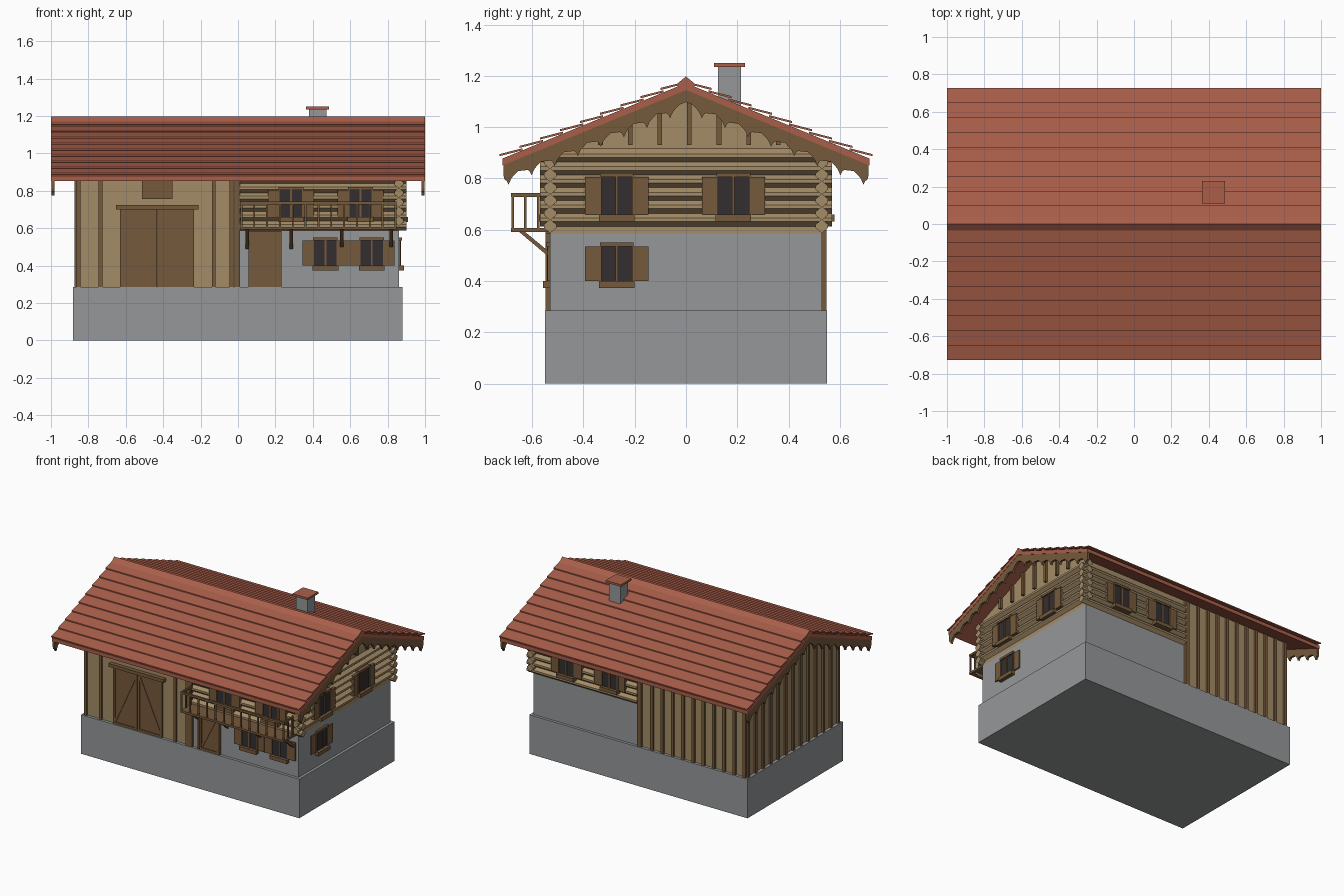
import bpy, bmesh, math
from mathutils import Matrix, Vector

cube = bpy.data.objects.get("Cube")
if cube:
    bpy.data.objects.remove(cube, do_unlink=True)


def material(name, r, g, b):
    m = bpy.data.materials.new(name)
    m.diffuse_color = (r, g, b, 1)
    m.use_nodes = True
    m.node_tree.nodes["Principled BSDF"].inputs["Base Color"].default_value = (r, g, b, 1)
    return m


STONE = material("grey stone", .30, .31, .315)
TAN = material("light timber", .37, .26, .135)
BROWN = material("dark timber", .18, .10, .045)
TILE = material("red roof tile", .40, .113, .068)
GLASS = material("dark glass", .034, .028, .031)


def finish(name, bm, mat, frame=None):
    if frame:
        bm.transform(frame)
    bmesh.ops.recalc_face_normals(bm, faces=bm.faces)
    mesh = bpy.data.meshes.new(name)
    bm.to_mesh(mesh)
    bm.free()
    mesh.materials.append(mat)
    ob = bpy.data.objects.new(name, mesh)
    bpy.context.collection.objects.link(ob)
    return ob


def boxes(name, mat, spans, frame=None):
    """One object made of boxes, each (x0, x1, y0, y1, z0, z1)."""
    bm = bmesh.new()
    for x0, x1, y0, y1, z0, z1 in spans:
        size = Matrix.Diagonal((x1 - x0, y1 - y0, z1 - z0, 1))
        mid = Matrix.Translation(((x0 + x1) / 2, (y0 + y1) / 2, (z0 + z1) / 2))
        bmesh.ops.create_cube(bm, size=1, matrix=mid @ size)
    return finish(name, bm, mat, frame)


def prisms(name, mat, profiles, a, b, frame=None):
    """One object made of (y, z) profiles extruded along x from a to b."""
    bm = bmesh.new()
    for pts in profiles:
        face = bm.faces.new([bm.verts.new((a, y, z)) for y, z in pts])
        new = bmesh.ops.extrude_face_region(bm, geom=[face])["geom"]
        bmesh.ops.translate(bm, vec=(b - a, 0, 0),
                            verts=[v for v in new if isinstance(v, bmesh.types.BMVert)])
    return finish(name, bm, mat, frame)


def wall_frame(x, y, z, turn=0):
    """Local frame with -y pointing out of the wall."""
    return Matrix.Translation((x, y, z)) @ Matrix.Rotation(math.radians(turn), 4, 'Z')


WX, WY, BASE, FLOOR = .86, .53, .285, .585
SLOPE = .411


def soffit(y):
    return 1.145 - SLOPE * abs(y)


def mirror(pts):
    return [(-y, z) for y, z in pts]


# Walls
boxes("foundation", STONE, [(-.882, .88, -.55, .55, 0, BASE)])
boxes("stone_ground_floor", STONE, [(0, WX, -WY, WY, BASE, FLOOR)])


def gabled(z):
    return [(-WY, z), (WY, z), (WY, soffit(WY)), (0, soffit(0)), (-WY, soffit(WY))]


prisms("upper_floor_wall", TAN, [gabled(FLOOR)], 0, WX)
prisms("barn_wall", TAN, [gabled(BASE)], -WX, 0)

# Interlocking logs with six-sided section
def log_profile(c, z):
    return [(c - .024, z - .007), (c, z - .027), (c + .024, z - .007),
            (c + .024, z + .007), (c, z + .027), (c - .024, z + .007)]


prisms("long_logs", TAN, [log_profile(s * WY, .614 + .05 * k)
                          for s in (-1, 1) for k in range(6)], .01, .9)
prisms("gable_logs", TAN, [log_profile(0, .639 + .05 * k) for k in range(6)],
       -.57, .57, wall_frame(WX, 0, 0, 90))

# Barn battens and dividing posts
top = soffit(WY)
posts = [(-.02, .012, s * WY - .018, s * WY + .018, BASE, top) for s in (-1, 1)]
boxes("dividing_posts", BROWN, posts)
boxes("front_battens", BROWN, [(x - .01, x + .01, -WY - .012, -WY, BASE, top)
                               for x in (-.853, -.735, -.13, -.035)])
boxes("back_battens", BROWN, [(x - .011, x + .011, WY, WY + .014, BASE, top)
                              for x in [-.85 + .083 * k for k in range(10)]])
boxes("side_battens", BROWN, [(-WX - .014, -WX, y - .011, y + .011, BASE, soffit(y) - .004)
                              for y in [-.52 + .0867 * k for k in range(13)]])
boxes("gable_struts", BROWN, [(WX, WX + .02, y - .009, y + .009, .93, soffit(y) - .004)
                              for y in [.013 + .1155 * k for k in range(-3, 4)]])

# Roof slab, overlapping tile rows, ridge cap
EAVE = .715
prisms("roof_slab", TILE, [[(-EAVE, soffit(EAVE)), (0, soffit(0)), (EAVE, soffit(EAVE)),
                            (EAVE, soffit(EAVE) + .027), (0, 1.172),
                            (-EAVE, soffit(EAVE) + .027)]], -1, 1)
rows = []
for k in range(9):
    low = .727 - .0785 * k
    high = low - .09
    zl, zh = soffit(low) + .041, soffit(high) + .027
    row = [(low, zl), (low, zl + .008), (high, zh + .008), (high, zh)]
    rows += [row, mirror(row)]
prisms("tile_rows", TILE, rows, -1, 1)
prisms("ridge_cap", TILE, [[(-.042, 1.163), (0, 1.198), (.042, 1.163), (0, 1.15)]], -1, 1)

# Scalloped bargeboards on both gables
edge = []
for k in range(8):
    c = .06 + .09 * k
    for dy, drop in ((-.035, .047), (-.017, .058), (-.008, .066), (.002, .085),
                     (.01, .066), (.018, .058)):
        edge.append((c + dy, soffit(c + dy) - drop))
half = [(0, soffit(0)), (0, soffit(0) - .047)] + edge + [(.712, soffit(.712) - .04),
                                                        (.712, soffit(.712))]
for side, a in (("left", .982), ("right", -.998)):
    prisms(side + "_bargeboard", BROWN, [half, mirror(half)], a, a + .016)

# Chimney
boxes("chimney", STONE, [(.38, .472, .125, .215, 1.02, 1.235)])
boxes("chimney_cap", TILE, [(.364, .487, .109, .231, 1.235, 1.25)])


# Windows with shutters, head and sill
def window(name, frame, h, out):
    w = .066
    face = -out - .012
    boxes(name + "_glass", GLASS, [(-w, w, -out - .006, .01, -h, h)], frame)
    bars = [(s * w - .006, s * w + .006, face, 0, -h, h) for s in (-1, 1)]
    bars += [(-.005, .005, face, 0, -h, h), (-w, w, face - .004, 0, h, h + .016),
             (-w - .003, w + .003, face - .016, 0, -h - .027, -h)]
    boxes(name + "_frame", BROWN, bars, frame)
    boxes(name + "_shutters", BROWN, [(min(s * w, s * .123), max(s * w, s * .123),
                                       -out - .01, 0, -h, h) for s in (-1, 1)], frame)


LOW, HIGH = .467, .732
for i, x in enumerate((.467, .715)):
    window(f"front_lower_window_{i + 1}", wall_frame(x, -WY, LOW), .067, 0)
for i, x in enumerate((.283, .655)):
    window(f"front_upper_window_{i + 1}", wall_frame(x, -WY, HIGH), .073, .022)
for i, x in enumerate((.225, .575)):
    window(f"back_upper_window_{i + 1}", wall_frame(x, WY, HIGH, 180), .073, .022)
for i, y in enumerate((-.27, .185)):
    window(f"side_upper_window_{i + 1}", wall_frame(WX, y, HIGH, 90), .073, .022)
window("side_lower_window", wall_frame(WX, -.27, LOW, 90), .067, 0)


# Braced plank doors
def door(name, x0, x1, z1, flip):
    f, t = -WY - .014, .016
    boxes(name, BROWN, [(x0, x1, -WY - .008, -WY, BASE, z1),
                        (x0, x0 + t, f, -WY, BASE, z1), (x1 - t, x1, f, -WY, BASE, z1),
                        (x0, x1, f, -WY, BASE, BASE + t), (x0, x1, f, -WY, z1 - t, z1)])
    dx, dz = x1 - x0 - t, z1 - BASE - t
    length, angle = math.hypot(dx, dz), math.atan2(dz, dx) * flip
    frame = (Matrix.Translation(((x0 + x1) / 2, 0, (BASE + z1) / 2))
             @ Matrix.Rotation(-angle, 4, 'Y'))
    boxes(name + "_brace", BROWN, [(-length / 2 + .01, length / 2 - .01, f + .002, -WY,
                                    -.008, .008)], frame)


door("barn_door_right", -.63, -.434, .70, 1)
door("barn_door_left", -.431, -.235, .70, -1)
boxes("barn_door_lintel", BROWN, [(-.652, -.21, -WY - .03, -WY, .70, .724)])
boxes("hayloft_hatch", BROWN, [(-.512, -.35, -WY - .012, -WY, .755, top)])
door("house_door", .068, .222, .572, 1)
boxes("house_door_frame", BROWN, [(.055, .068, -WY - .018, -WY, BASE, .585),
                                  (.222, .232, -WY - .018, -WY, BASE, .585),
                                  (.055, .232, -WY - .018, -WY, .572, .585)])

# Balcony with railing and diagonal brackets
B0, B1, OUT = .012, .848, -.683
boxes("balcony_floor", BROWN, [(B0, B1, OUT, -WY, .592, .607)])
rails = [(B0, B1, OUT, OUT + .014, .728, .743)]
rails += [(x, x + .012, OUT, -.56, .728, .743) for x in (B0, B1 - .012)]
boxes("balcony_rails", BROWN, rails)
bars = [(x - .005, x + .005, OUT + .002, OUT + .012, .6, .73)
        for x in [B0 + .006 + k * (B1 - B0 - .012) / 12 for k in range(13)]]
bars += [(x, x + .01, y, y + .01, .6, .73)
         for x in (B0 + .001, B1 - .011) for y in (-.632, -.582)]
boxes("balcony_balusters", BROWN, bars)
bracket = [(-.655, .595), (-.632, .595), (-.53, .511), (-.53, .490)]
for i, x in enumerate((.05, .285, .555, .82)):
    prisms(f"balcony_bracket_{i + 1}", BROWN, [bracket], x - .009, x + .009)
